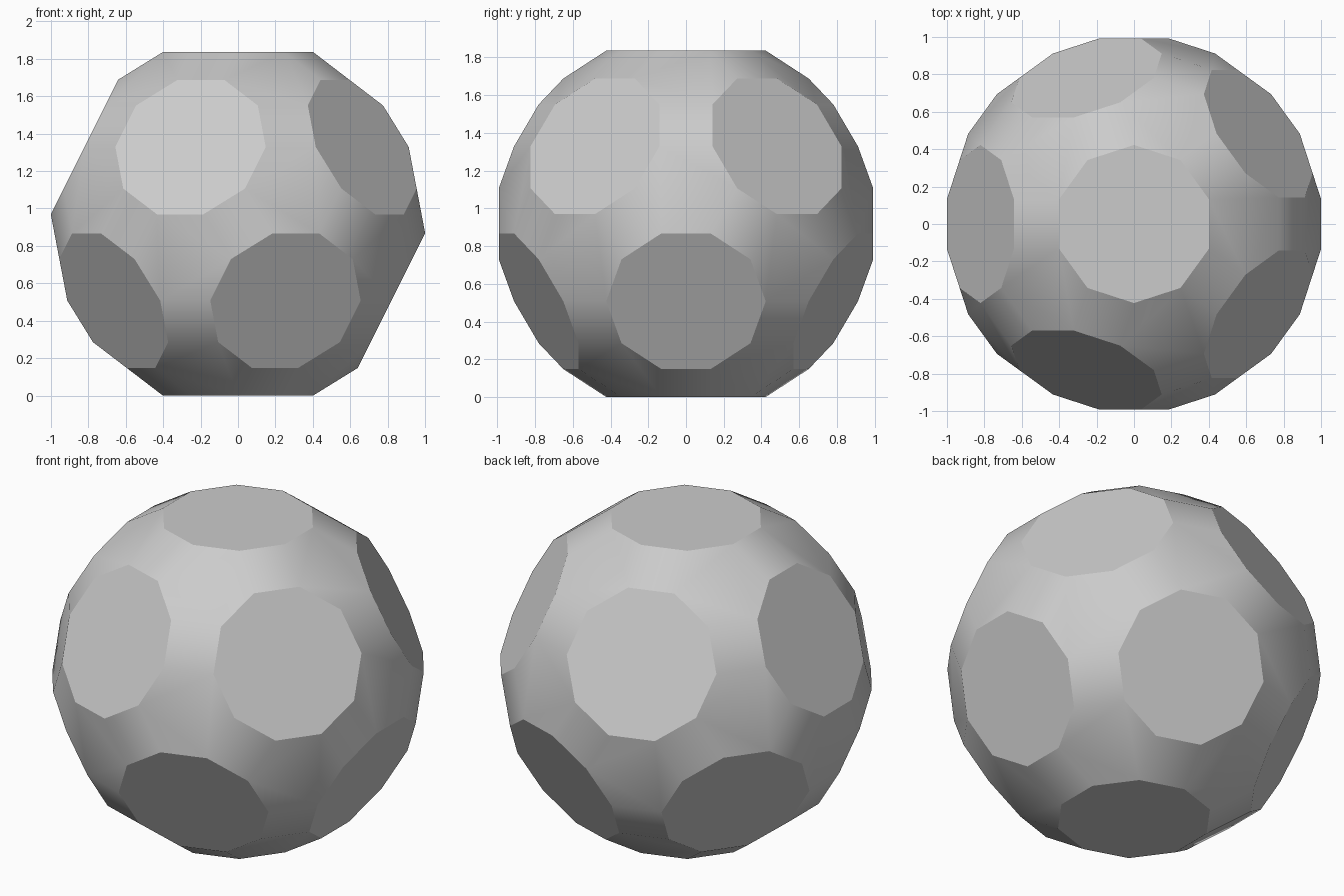
import bpy, bmesh
from math import radians, cos, sin, atan, pi
from mathutils import Matrix, Vector

cube = bpy.data.objects.get("Cube")
if cube:
    bpy.data.objects.remove(cube, do_unlink=True)

INRADIUS = 0.402          # decagon centre to edge
DISTANCE = 0.918          # solid centre to each decagon
TILT = atan(2)            # angle between neighbouring decagons

# One decagon on the top, edge midpoints on the 36 degree spokes
radius = INRADIUS / cos(pi / 10)
decagon = [Vector((radius * cos(pi * (2 * k + 1) / 10),
                   radius * sin(pi * (2 * k + 1) / 10), DISTANCE))
           for k in range(10)]

# Directions of the twelve decagons: caps, upper ring, lower ring
facings = [(0, 0), (pi, 0)]
for k in range(5):
    turn = radians(72 * k)
    facings += [(TILT, pi + turn), (pi - TILT, turn)]

# Faceted ball: hull of all decagons, with coplanar triangles merged
bm = bmesh.new()
for tilt, turn in facings:
    spin = Matrix.Rotation(turn, 3, 'Z') @ Matrix.Rotation(tilt, 3, 'Y')
    for corner in decagon:
        bm.verts.new(spin @ corner + Vector((0, 0, DISTANCE)))
bmesh.ops.convex_hull(bm, input=bm.verts[:])
bmesh.ops.dissolve_limit(bm, angle_limit=radians(2), verts=bm.verts[:], edges=bm.edges[:])
bmesh.ops.recalc_face_normals(bm, faces=bm.faces[:])
mesh = bpy.data.meshes.new("faceted_ball")
bm.to_mesh(mesh)
bm.free()
ball = bpy.data.objects.new("faceted_ball", mesh)
bpy.context.collection.objects.link(ball)

# Plain grey
grey = bpy.data.materials.new("grey")
grey.use_nodes = True
colour = (0.6, 0.6, 0.6, 1)
grey.diffuse_color = colour
grey.node_tree.nodes["Principled BSDF"].inputs["Base Color"].default_value = colour
mesh.materials.append(grey)

# Crisp decagons, soft bands between them
bpy.ops.object.select_all(action='DESELECT')
ball.select_set(True)
bpy.context.view_layer.objects.active = ball
bpy.ops.object.shade_smooth_by_angle(angle=radians(27))
